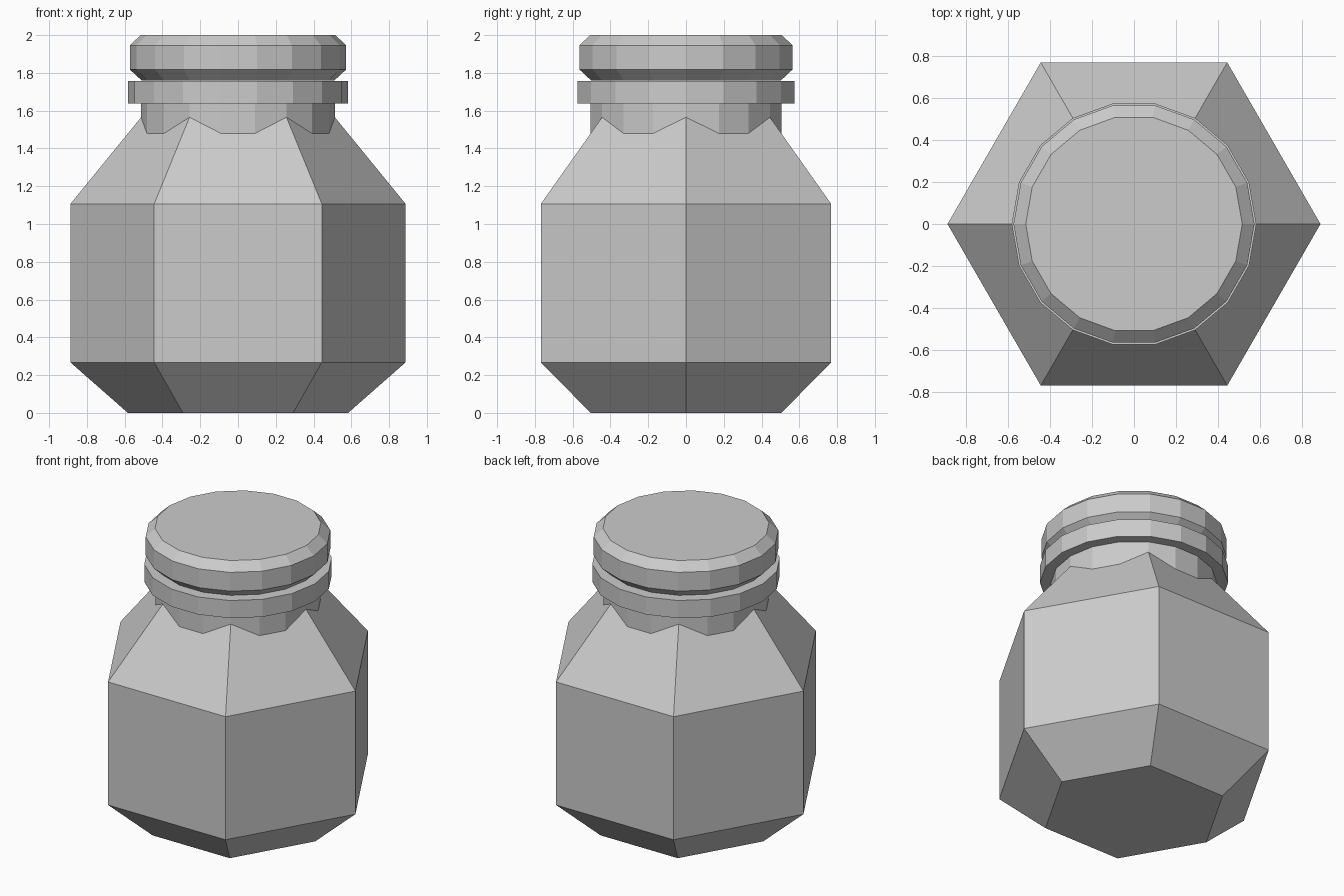
import bpy
import bmesh
from math import cos, sin, tau

if "Cube" in bpy.data.objects:
    bpy.data.objects.remove(bpy.data.objects["Cube"])


def lathe(name, sides, profile):
    """Closed flat-faced solid from (radius, z) rings, first corner on +x."""
    bm = bmesh.new()
    rings = [[bm.verts.new((r * cos(tau * i / sides), r * sin(tau * i / sides), z))
              for i in range(sides)] for r, z in profile]
    for low, high in zip(rings, rings[1:]):
        for i in range(sides):
            j = (i + 1) % sides
            bm.faces.new((low[i], low[j], high[j], high[i]))
    bm.faces.new(rings[0][::-1])
    bm.faces.new(rings[-1])
    mesh = bpy.data.meshes.new(name)
    bm.to_mesh(mesh)
    bm.free()
    obj = bpy.data.objects.new(name, mesh)
    bpy.context.collection.objects.link(obj)
    return obj


# Hexagonal body, its shoulder running up inside the neck
lathe("jar_body", 6, [(0.583, 0), (0.887, 0.267), (0.887, 1.107), (0.46, 1.63)])

# Round neck, collar ring and chamfered lid
lathe("jar_neck", 18, [(0.513, 1.45), (0.513, 1.70)])
lathe("neck_ring", 18, [(0.582, 1.638), (0.582, 1.758)])
lathe("jar_lid", 18, [(0.51, 1.76), (0.573, 1.818), (0.573, 1.946), (0.515, 2.0)])
